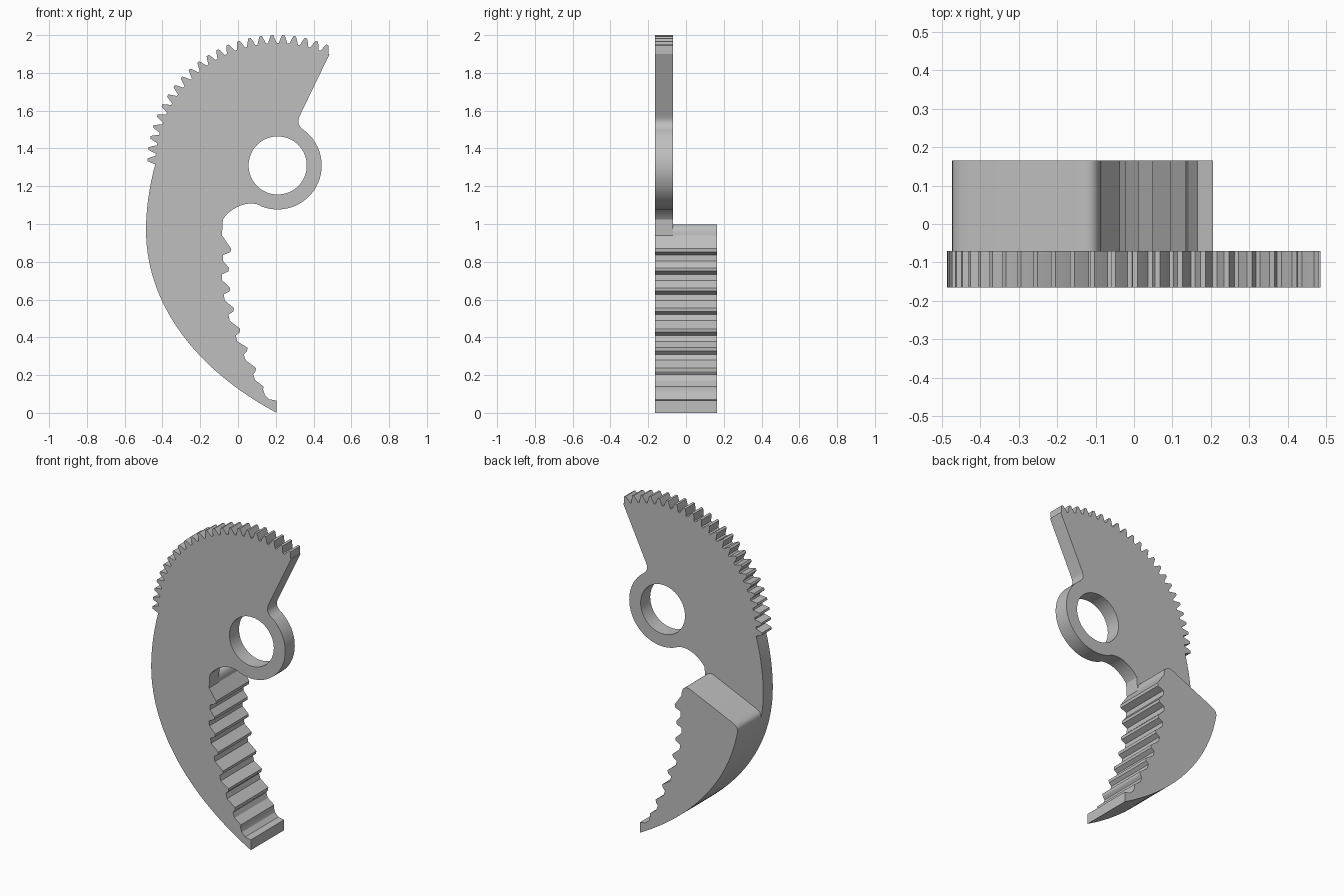
import bpy, bmesh, math
from mathutils import Vector
from mathutils.geometry import interpolate_bezier

cube = bpy.data.objects.get("Cube")
if cube:
    bpy.data.objects.remove(cube, do_unlink=True)

grey = bpy.data.materials.new("plain_grey")
grey.use_nodes = True
GREY = (0.52, 0.52, 0.52, 1)
grey.diffuse_color = GREY
grey.node_tree.nodes["Principled BSDF"].inputs["Base Color"].default_value = GREY

PIVOT = Vector((0.21, 1.31))
FRONT, STEP, BACK = -0.165, -0.07, 0.165


def polar(radius, degrees):
    a = math.radians(degrees)
    return PIVOT + radius * Vector((math.cos(a), math.sin(a)))


def arc(radius, start, end, count):
    return [polar(radius, start + (end - start) * i / count) for i in range(count + 1)]


def bezier(a, b, c, d, count=12):
    pts = interpolate_bezier(*(Vector((*p, 0)) for p in (a, b, c, d)), count)
    return [p.to_2d() for p in pts]


def slab(name, loops, y0, y1):
    """Fill closed (x, z) loops, the later ones being holes, and extrude along y."""
    bm = bmesh.new()
    edges = []
    for loop in loops:
        clean = [Vector(p) for i, p in enumerate(loop)
                 if (Vector(p) - Vector(loop[i - 1])).length > 1e-4]
        verts = [bm.verts.new((p.x, y0, p.y)) for p in clean]
        edges += [bm.edges.new((verts[i - 1], verts[i])) for i in range(len(verts))]
    bmesh.ops.triangle_fill(bm, edges=edges, use_beauty=True, normal=(0, -1, 0))
    cap = bmesh.ops.extrude_face_region(bm, geom=bm.faces[:], use_keep_orig=True)
    moved = [v for v in cap["geom"] if isinstance(v, bmesh.types.BMVert)]
    bmesh.ops.translate(bm, verts=moved, vec=(0, y1 - y0, 0))
    bmesh.ops.recalc_face_normals(bm, faces=bm.faces[:])
    mesh = bpy.data.meshes.new(name)
    bm.to_mesh(mesh)
    bm.free()
    mesh.materials.append(grey)
    obj = bpy.data.objects.new(name, mesh)
    bpy.context.collection.objects.link(obj)
    bpy.ops.object.select_all(action="DESELECT")
    obj.select_set(True)
    bpy.context.view_layer.objects.active = obj
    bpy.ops.object.shade_smooth_by_angle(angle=math.radians(25))
    return obj


# Gripping teeth, from the top of the jaw down to its tip
tips = [(-.037, .87), (-.048, .768), (-.042, .662), (-.022, .555),
        (.012, .445), (.05, .345), (.095, .238), (.135, .14)]
grip = [(-.085, .94)]
for i, (x, z) in enumerate(tips):
    depth = 0.042 - 0.0045 * i
    drift = 0.002 * i
    grip += [(x, z), (x - 0.002, z - 0.018),
             (x - depth, z - 0.035), (x - depth + drift, z - 0.066)]
grip[-2:] = [(.142, .095), (.165, .072), (.205, .065)]

# Outer back of the jaw, from the tip upwards
back_curve = bezier((.205, 0), (-.19, .21), (-.487, .55), (-.487, .97), 32)

# Gear teeth, clockwise from the left end to the right end
gear = []
for k in range(23):
    mid = 177.5 - 5 * k
    gear += [polar(r, mid + a) for r, a in
             ((.648, 2.0), (.668, 1.35), (.69, .55), (.69, -.55), (.668, -1.35), (.648, -2.0))]

# Flat plate: back, gear rim, straight edge, pivot ring and throat
plate = list(back_curve)
plate += bezier((-.487, .97), (-.487, 1.09), (-.465, 1.22), (-.438, 1.315))
plate += gear
plate += [(.485, 1.9)]
plate += bezier((.328, 1.575), (.313, 1.545), (.317, 1.53), polar(.233, 57), 8)
plate += arc(.233, 57, -112, 44)
plate += bezier(polar(.233, -112), (.1, 1.108), (.085, 1.108), (.065, 1.108), 6)
plate += bezier((.065, 1.108), (.01, 1.108), (-.05, 1.07), (-.08, 1.025), 10)
plate += grip
hole = arc(.154, 0, 360, 64)[:-1]
slab("gear_plate", [plate, hole], FRONT, STEP)

# Thick jaw behind the plate with a sloping, rounded top
jaw = [p for p in back_curve if p.y < 0.785]
jaw += bezier((-.468, .79), (-.482, .84), (-.465, .85), (-.42, .87), 10)
jaw += bezier((-.15, .99), (-.115, 1.006), (-.085, .995), (-.085, .94), 10)
jaw += grip
slab("jaw", [jaw], STEP, BACK)
